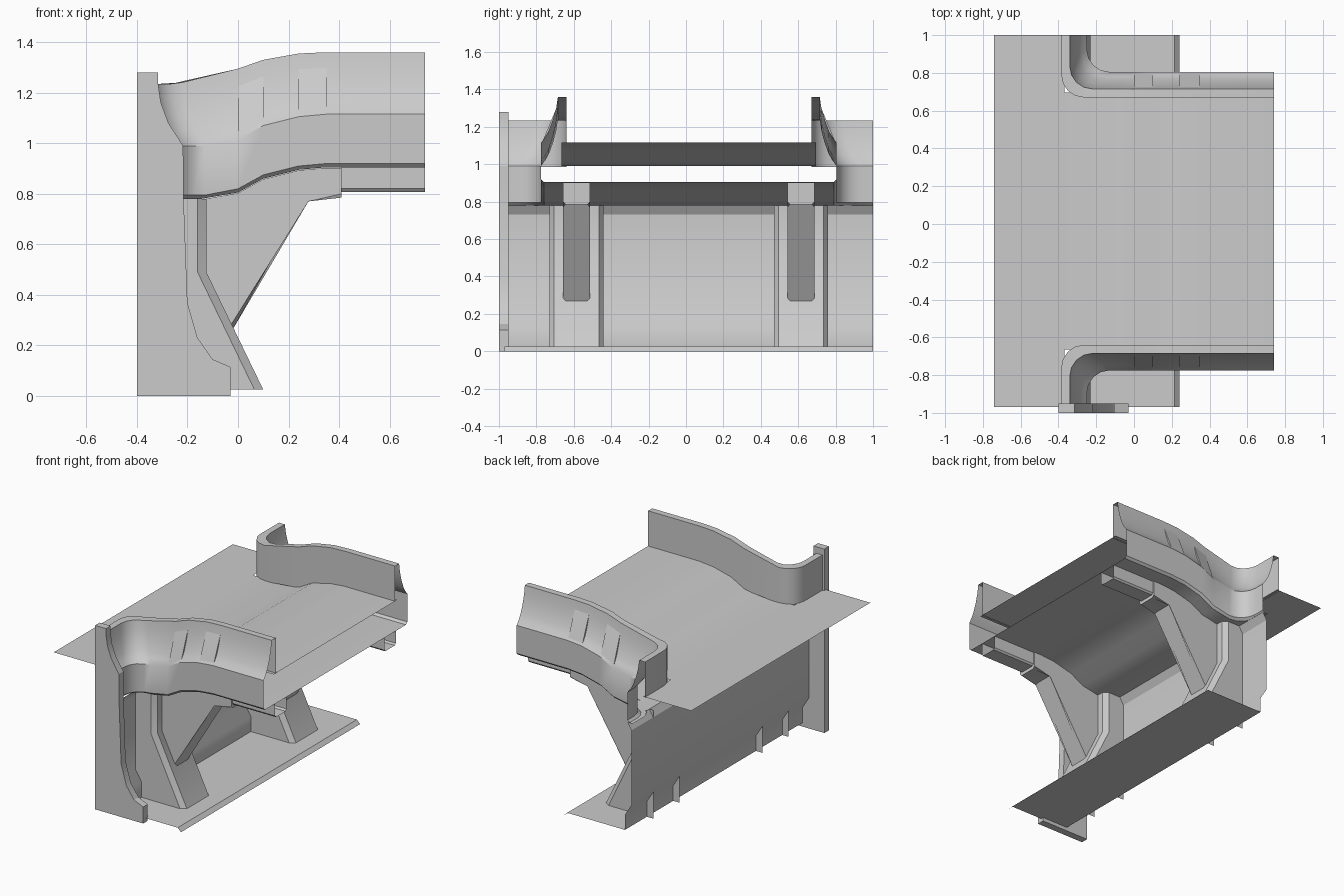
import bpy, bmesh, math

if "Cube" in bpy.data.objects:
    bpy.data.objects.remove(bpy.data.objects["Cube"])

YC = 0.015    # symmetry plane of the span
HW = 0.985    # half width of the wall and deck


def finish(name, bm, angle=35, recalc=False):
    if recalc:
        bmesh.ops.recalc_face_normals(bm, faces=bm.faces[:])
    me = bpy.data.meshes.new(name)
    bm.to_mesh(me)
    bm.free()
    ob = bpy.data.objects.new(name, me)
    bpy.context.collection.objects.link(ob)
    bpy.ops.object.select_all(action='DESELECT')
    ob.select_set(True)
    bpy.context.view_layer.objects.active = ob
    bpy.ops.object.shade_smooth_by_angle(angle=math.radians(angle))
    return ob


def loft(name, rows, flip=False):
    """Skin consecutive rows of points with quads."""
    bm = bmesh.new()
    vs = [[bm.verts.new(p) for p in r] for r in rows]
    for a, b in zip(vs, vs[1:]):
        for i in range(len(a) - 1):
            q = [a[i], b[i], b[i + 1], a[i + 1]]
            bm.faces.new(q[::-1] if flip else q)
    return finish(name, bm)


def strip(name, prof, flip=False):
    """Sheet following an (x, z, half width) profile."""
    return loft(name, [[(x, YC - w, z), (x, YC + w, z)] for x, z, w in prof], flip)


def prism(name, prof, y0, y1, bevel=0.0, path=()):
    """Extrude an xz polygon along y, optionally bevelling the long edges on a path."""
    bm = bmesh.new()
    a = [bm.verts.new((x, y0, z)) for x, z in prof]
    b = [bm.verts.new((x, y1, z)) for x, z in prof]
    bm.faces.new(a)
    bm.faces.new(b[::-1])
    n = len(prof)
    for i in range(n):
        j = (i + 1) % n
        bm.faces.new((a[i], b[i], b[j], a[j]))
    if bevel:
        edges = []
        for r in (a, b):
            edges += [bm.edges.get((r[i], r[i + 1])) for i in path]
        bmesh.ops.bevel(bm, geom=edges, offset=bevel, segments=1, affect='EDGES')
    return finish(name, bm, 25, True)


def interp(tab, x):
    if x <= tab[0][0]:
        return tab[0][1]
    for (xa, a), (xb, b) in zip(tab, tab[1:]):
        if x <= xb:
            return a + (b - a) * (x - xa) / (xb - xa)
    return tab[-1][1]


# Rise of the deck and of the parapet top along x
RISE = [(-.12, 0), (0, .025), (.1, .08), (.24, .115), (.35, .125), (.74, .125)]
TOP_RISE = [(-.25, 0), (-.12, .025), (0, .06), (.1, .095), (.24, .12), (.35, .125)]
XS = [p[0] for p in RISE]


def lift(x, z):
    h = min(max((z - .99) / .245, 0), 1)
    return z + interp(RISE, x) * (1 - h) + interp(TOP_RISE, x) * h


# Deck and soffit
strip("deck", [(-.74, .99, HW), (-.37, .99, HW), (-.369, .99, .68)] +
      [(x, lift(x, .99), .68) for x in XS])
strip("soffit", [(-.28, .73, HW), (-.25, .78, HW), (-.249, .78, .775)] +
      [(x, lift(x, .78), .775) for x in XS], True)

# Retaining wall with stepped foot, running into the ground sheet
strip("wall_and_ground", [(x, z, HW) for x, z in
      [(-.28, .73), (-.28, .21), (-.23, .13), (-.23, .025), (.215, .025), (.24, 0)]])

# Parapet with concave outer face: (inset from outer face, height)
CURVE = [(0, 0), (.024, .125), (.042, .25), (.065, .5), (.081, .75), (.09, 1)]
SECTION = ([(.04, .78), (.015, .78), (0, .795)] +
           [(d, .99 + h * .245) for d, h in CURVE] + [(.135, 1.235), (.135, .985)])
R = 0.12


def parapet(s):
    rows = []
    for k in range(1 + 5 + len(XS) - 1):
        row = []
        for d, z in SECTION:
            if k == 0:
                x, y = -.25 - d, HW
            elif k < 6:
                t = math.radians(22.5 * (k - 1))
                x = -.25 - d + R - R * math.cos(t)
                y = .79 - d + R - R * math.sin(t)
            else:
                x, y = XS[k - 5], .79 - d
            row.append((x, YC + s * y, lift(x, z)))
        rows.append(row)
    return rows


def rib(name, s, x0, x1):
    """Flat pad bridging the hollow of the parapet face."""
    pts = [(.011, .06), (.024, .125), (.042, .25), (.065, .5), (.081, .75)]
    bm = bmesh.new()
    ends = [[bm.verts.new((x, YC + s * (.79 - d), lift(x, .99 + h * .245)))
             for d, h in pts] for x in (x0, x1)]
    a, b = ends
    bm.faces.new(a)
    bm.faces.new(b[::-1])
    bm.faces.new((a[0], a[-1], b[-1], b[0]))
    for i in range(len(pts) - 1):
        bm.faces.new((a[i], b[i], b[i + 1], a[i + 1]))
    finish(name, bm, 20, True)


for s, side in ((-1, "front"), (1, "back")):
    loft("parapet_" + side, parapet(s), s > 0)
    rib("parapet_pad_a_" + side, s, 0, .1)
    rib("parapet_pad_b_" + side, s, .24, .35)

    yc = YC + s * .6
    # Buttress with chamfered front corners, its webs passing behind the wall foot
    loft("buttress_" + side,
         [[(-.28, yc - .145, z), (x - .035, yc - .145, z), (x, yc - .12, z),
           (x, yc + .12, z), (x - .035, yc + .145, z), (-.28, yc + .145, z)]
          for x, z in ((-.125, .78), (-.125, .49), (.1, .025))])

    # Knee brace under the soffit
    prism("brace_" + side,
          [(-.13, .78), (-.13, .49), (-.02, .265), (.27, .785), (.41, .785),
           (.41, .903), (.35, .903), (.24, .893), (.1, .858), (0, .803)],
          yc - .0725, yc + .0725, .015, (2, 3))

    # Channel beam beyond the brace, open at its end
    loft("beam_" + side,
         [[(x, yc - .063, .905), (x, yc - .063, .82), (x, yc - .053, .808),
           (x, yc + .053, .808), (x, yc + .063, .82), (x, yc + .063, .905)]
          for x in (.41, .74)], True)

# End post closing the front side, following the parapet and wall outline
prism("end_post",
      [(-.4, 0), (-.03, 0), (-.03, .115), (-.1, .145), (-.16, .23), (-.2, .37),
       (-.215, .78), (-.217, .99), (-.275, 1.08), (-.305, 1.16), (-.316, 1.235),
       (-.316, 1.28), (-.4, 1.28)], -1, -.95)
